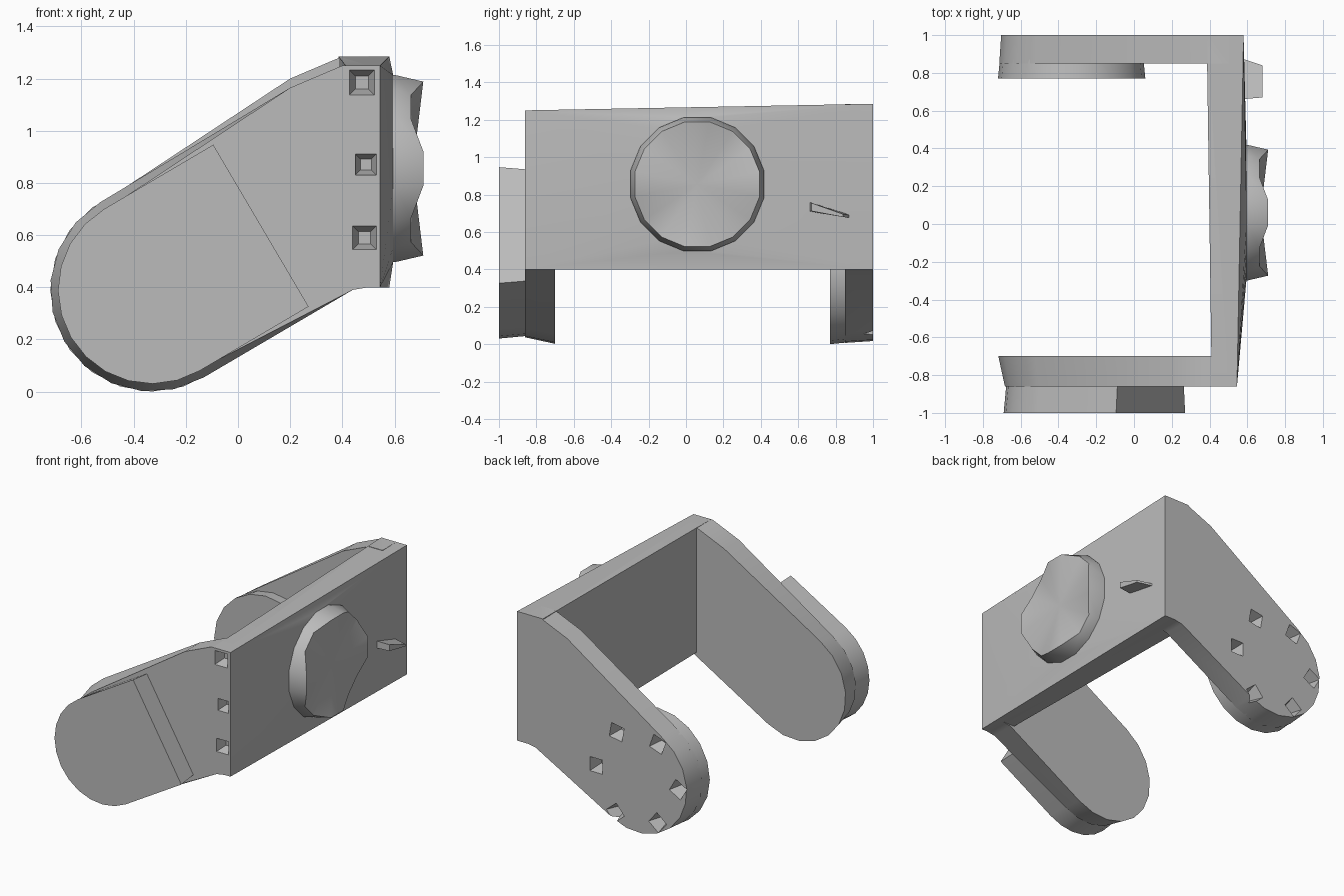
import bpy, bmesh
from math import sin, cos, radians, pi
from mathutils import Vector

cube = bpy.data.objects.get("Cube")
if cube:
    bpy.data.objects.remove(cube)

grey = bpy.data.materials.new("plain_grey")
grey.use_nodes = True
grey.diffuse_color = (0.5, 0.5, 0.5, 1)
grey.node_tree.nodes["Principled BSDF"].inputs["Base Color"].default_value = (0.5, 0.5, 0.5, 1)

HUB = (-0.33, 0.39)      # centre of the rounded arm ends, in x and z
TILT = 30.5              # slope of the arms in degrees


def finish(name, bm):
    bmesh.ops.recalc_face_normals(bm, faces=bm.faces)
    me = bpy.data.meshes.new(name)
    bm.to_mesh(me)
    bm.free()
    ob = bpy.data.objects.new(name, me)
    bpy.context.collection.objects.link(ob)
    me.materials.append(grey)
    return ob


def loft(name, *rings):
    """Skin closed rings of 3D points and cap both ends."""
    bm = bmesh.new()
    rows = [[bm.verts.new(p) for p in ring] for ring in rings]
    n = len(rows[0])
    for a, b in zip(rows, rows[1:]):
        for i in range(n):
            j = (i + 1) % n
            bm.faces.new((a[i], a[j], b[j], b[i]))
    bm.faces.new(rows[0])
    bm.faces.new(rows[-1])
    return finish(name, bm)


def at_y(profile, y):
    return [(x, y, z) for x, z in profile]


def arc(r, start, end, steps):
    angles = [radians(start + (end - start) * i / steps) for i in range(steps + 1)]
    return [(HUB[0] + r * cos(a), HUB[1] + r * sin(a)) for a in angles]


def arm_profile(r, top):
    return arc(r, TILT + 90, TILT + 270, 10) + [
        (0.44, 0.39), (0.5, 0.4), (0.5, top), (0.4, top), (0.2, top - 0.085)]


def combine(target, tool, operation):
    """Apply a boolean and remove the tool object."""
    mod = target.modifiers.new("bool", "BOOLEAN")
    mod.operation, mod.object, mod.solver = operation, tool, "EXACT"
    bpy.context.view_layer.objects.active = target
    bpy.ops.object.modifier_apply(modifier=mod.name)
    bpy.data.objects.remove(tool)


def pocket(x, z, y, inward, size, depth=0.09, turn=0.0):
    """Tapered square cutter sunk into a face of constant y."""
    def ring(s, yy):
        corners = [radians(turn + 45 + 90 * k) for k in range(4)]
        return [(x + s * cos(a), yy, z + s * sin(a)) for a in corners]
    return loft("pocket_cutter", ring(size * 0.72, y - inward * 0.01),
                ring(size * 0.35, y + inward * depth))


# Side plate, swelling outward to the base of the knob
KNOB = (0.06, 0.855)


def knob_ring(r, x_of):
    angles = [2 * pi * (i + 0.5) / 16 for i in range(16)]
    return [(x_of(a), KNOB[0] + r * cos(a), KNOB[1] + r * sin(a)) for a in angles]


bm = bmesh.new()
corners = [(x, y, z) for y, inner, outer, top in
           ((-0.86, 0.412, 0.545, 1.25), (1.0, 0.385, 0.58, 1.285))
           for x in (inner, outer) for z in (0.4, top)]
for p in corners + knob_ring(0.365, lambda a: 0.595):
    bm.verts.new(p)
bmesh.ops.convex_hull(bm, input=bm.verts)
body = finish("bracket_body", bm)

# Two sloping arms joined to the plate
front_arm = loft("front_arm", at_y(arm_profile(0.39, 1.25), -0.7),
                 at_y(arm_profile(0.355, 1.25), -0.86))
back_arm = loft("back_arm", at_y(arm_profile(0.385, 1.285), 0.85),
                at_y(arm_profile(0.375, 1.285), 1.0))
combine(body, front_arm, "UNION")
combine(body, back_arm, "UNION")

# Ring of pockets on the back arm and a column of pockets on the front
for k in range(6):
    a = radians(60 * k)
    r = 0.33 if k == 5 else 0.31
    combine(body, pocket(HUB[0] + r * cos(a), HUB[1] + r * sin(a), 1.0, -1, 0.1,
                         turn=10 * k), "DIFFERENCE")
for x, z, size in ((0.475, 1.185, 0.1), (0.49, 0.87, 0.085), (0.485, 0.59, 0.095)):
    combine(body, pocket(x, z, -0.86, 1, size, 0.07), "DIFFERENCE")


# Raised pad on the front arm, cut square across the arm
def pad_profile(r):
    ax = Vector((cos(radians(TILT)), sin(radians(TILT))))
    side = Vector((-ax.y, ax.x))
    end = Vector(HUB) + ax * 0.485
    return arc(r, TILT + 90, TILT + 270, 12) + [tuple(end - side * r), tuple(end + side * r)]


pad = loft("front_arm_pad", at_y(pad_profile(0.345), -0.84), at_y(pad_profile(0.36), -1.0))

# Round boss inside the back arm
boss = loft("back_arm_boss", at_y(arc(0.39, 0, 342, 19), 0.77),
            at_y(arc(0.38, 0, 342, 19), 0.87))

# Knob with a wavy rim and a shallow fan-shaped face
bm = bmesh.new()
rings = [knob_ring(0.365, lambda a: 0.57), knob_ring(0.365, lambda a: 0.605),
         knob_ring(0.34, lambda a: 0.687 + 0.033 * cos(4 * a))]
rows = [[bm.verts.new(p) for p in ring] for ring in rings]
hub = bm.verts.new((0.67, KNOB[0], KNOB[1]))
for i in range(16):
    j = (i + 1) % 16
    for a, b in zip(rows, rows[1:]):
        bm.faces.new((a[i], a[j], b[j], b[i]))
    bm.faces.new((rows[-1][i], rows[-1][j], hub))
bm.faces.new(rows[0])
knob = finish("knob", bm)

# Thin wedge beside the knob
wedge = loft("side_wedge",
             [(0.56, 0.66, 0.76), (0.56, 0.66, 0.71), (0.56, 0.88, 0.675), (0.56, 0.88, 0.69)],
             [(0.68, 0.67, 0.755), (0.68, 0.67, 0.712), (0.68, 0.84, 0.68), (0.68, 0.84, 0.695)])

for ob in (body, pad, boss, knob, wedge):
    bpy.ops.object.select_all(action="DESELECT")
    ob.select_set(True)
    bpy.context.view_layer.objects.active = ob
    bpy.ops.object.shade_smooth_by_angle(angle=radians(30))
